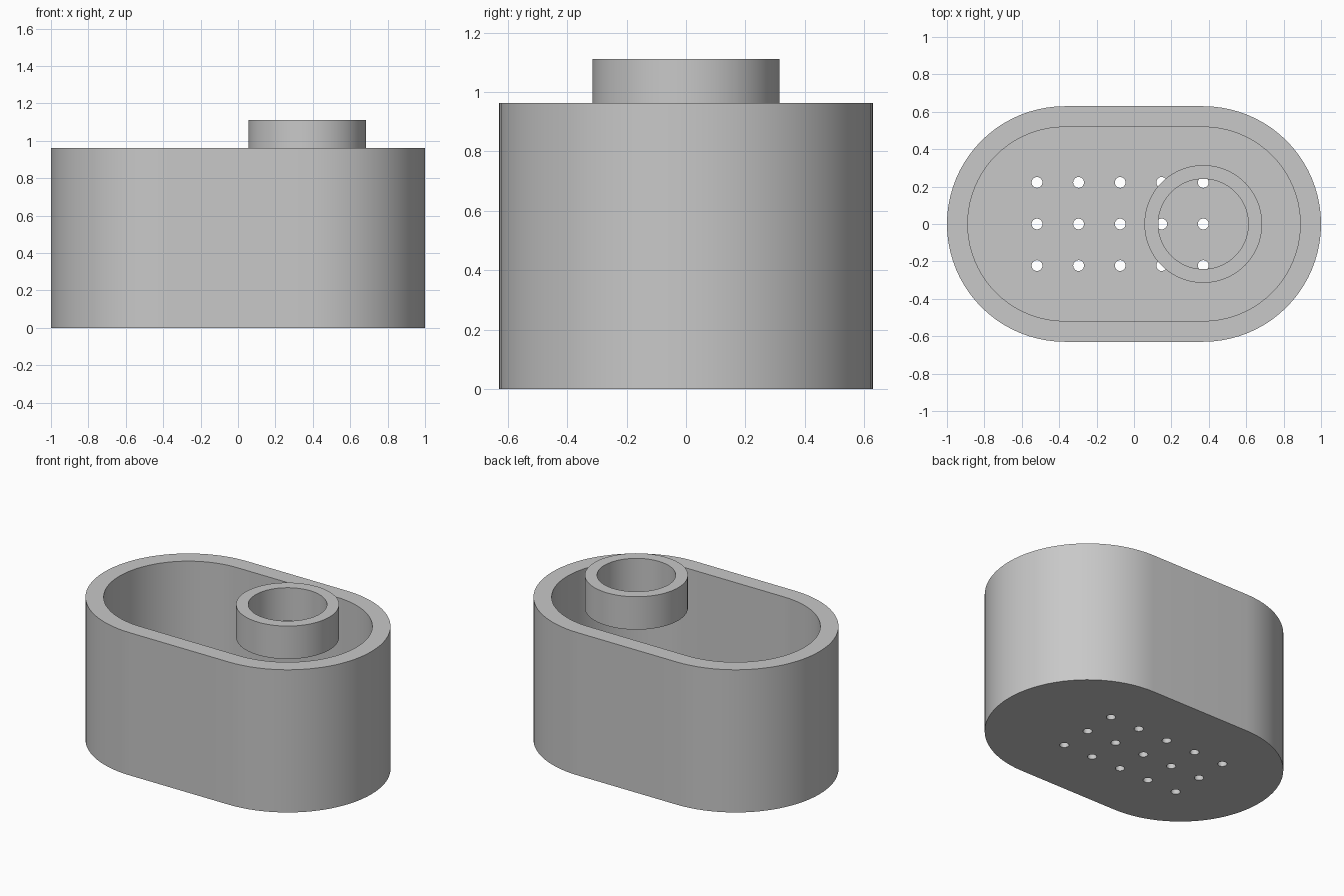
import bpy, bmesh, math

if "Cube" in bpy.data.objects:
    bpy.data.objects.remove(bpy.data.objects["Cube"], do_unlink=True)

MM = 1 / 27                     # modelling unit: the body is 54 units long
HALF = 10 * MM                  # half of the straight side
HEIGHT, FLOOR = 26 * MM, 3 * MM

grey = bpy.data.materials.new("light grey")
grey.use_nodes = True
colour = (0.58, 0.58, 0.58, 1)
grey.diffuse_color = colour
grey.node_tree.nodes["Principled BSDF"].inputs["Base Color"].default_value = colour


def slot(radius, half, segs=40):
    """Outline of a rounded slot; a plain circle when half is 0."""
    pts = []
    for side in (1, -1):
        start = -math.pi / 2 if side > 0 else math.pi / 2
        for i in range(segs + (1 if half else 0)):
            a = start + math.pi * i / segs
            pts.append((side * half + radius * math.cos(a), radius * math.sin(a)))
    return pts


def prisms(name, outline, z0, z1, centres=((0, 0),)):
    """Object holding one upright prism of the outline at every centre."""
    bm = bmesh.new()
    for cx, cy in centres:
        low = [bm.verts.new((x + cx, y + cy, z0)) for x, y in outline]
        high = [bm.verts.new((x + cx, y + cy, z1)) for x, y in outline]
        bm.faces.new(low[::-1])
        bm.faces.new(high)
        for i in range(len(low)):
            j = (i + 1) % len(low)
            bm.faces.new((low[i], low[j], high[j], high[i]))
    mesh = bpy.data.meshes.new(name)
    bm.to_mesh(mesh)
    bm.free()
    mesh.materials.append(grey)
    obj = bpy.data.objects.new(name, mesh)
    bpy.context.collection.objects.link(obj)
    return obj


def cut(obj, cutter):
    """Subtract the cutter, then remove it."""
    cutter.hide_render = True
    mod = obj.modifiers.new("cut", 'BOOLEAN')
    mod.operation, mod.solver, mod.object = 'DIFFERENCE', 'EXACT', cutter
    bpy.context.view_layer.objects.active = obj
    bpy.ops.object.modifier_apply(modifier=mod.name)
    bpy.data.objects.remove(cutter, do_unlink=True)


def smooth(obj):
    bpy.ops.object.select_all(action='DESELECT')
    obj.select_set(True)
    bpy.context.view_layer.objects.active = obj
    bpy.ops.object.shade_smooth_by_angle(angle=math.radians(30))


# Open-topped body with a cavity and drain holes through the floor
body = prisms("body", slot(17 * MM, HALF), 0, HEIGHT)
cut(body, prisms("cavity_cutter", slot(14 * MM, HALF), FLOOR, HEIGHT + 0.1))
grid = [(x * MM, y * MM) for x in range(-14, 11, 6) for y in (-6, 0, 6)]
cut(body, prisms("hole_cutter", slot(0.78 * MM, 0, 12), -0.1, FLOOR + 0.1, grid))
smooth(body)

# Collar ring standing proud of the rim on the left side
spot = [(HALF, 0)]
ring = prisms("collar_ring", slot(8.5 * MM, 0), 24 * MM, 30 * MM, spot)
cut(ring, prisms("bore_cutter", slot(6.5 * MM, 0), 23 * MM, 31 * MM, spot))
smooth(ring)
